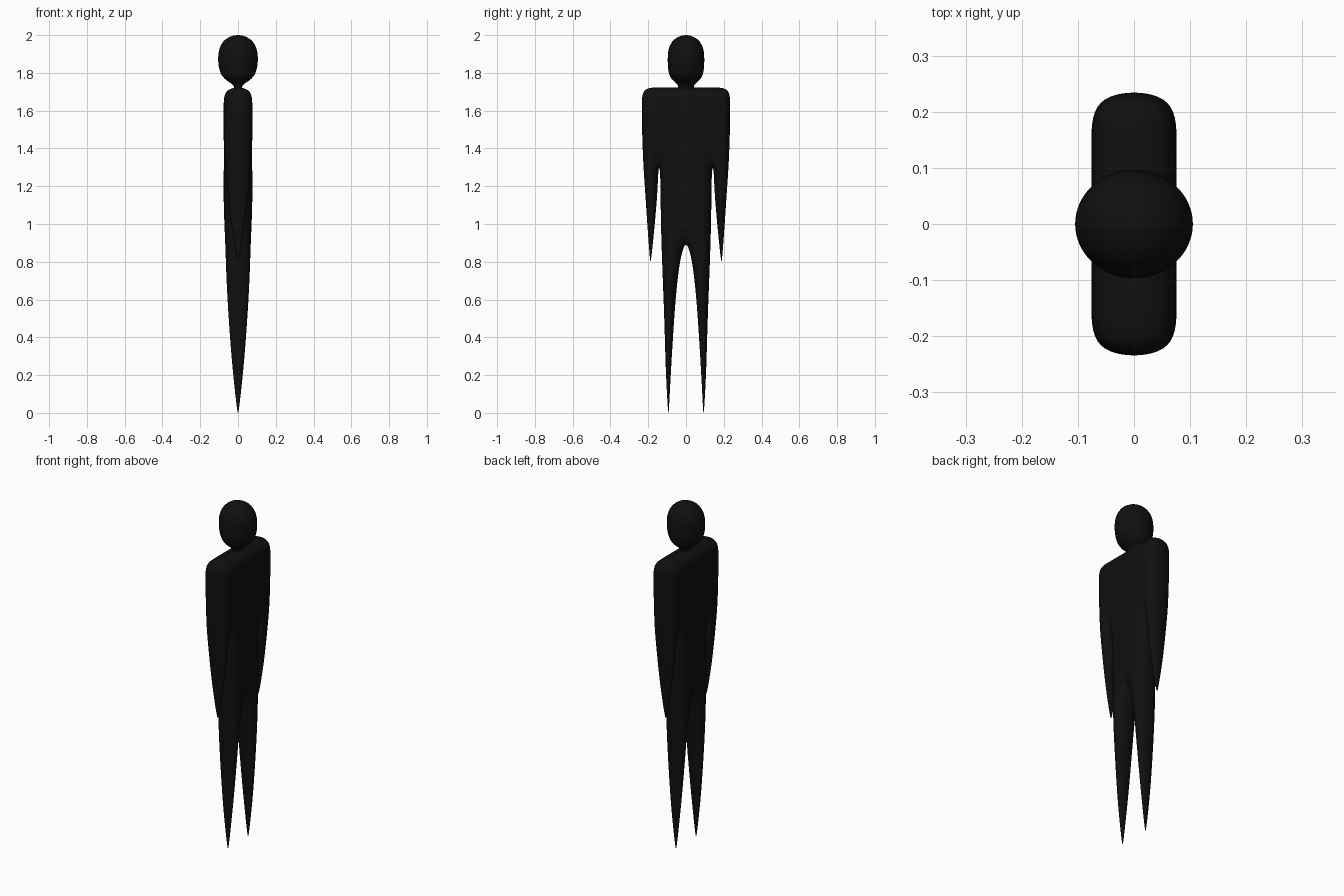
import bpy, bmesh, math

if "Cube" in bpy.data.objects:
    bpy.data.objects.remove(bpy.data.objects["Cube"])

black = bpy.data.materials.new("matte_black")
black.diffuse_color = (0.005, 0.005, 0.005, 1)
black.use_nodes = True
black.node_tree.nodes["Principled BSDF"].inputs["Base Color"].default_value = black.diffuse_color


def finish(bm, name, levels):
    bmesh.ops.recalc_face_normals(bm, faces=bm.faces)
    mesh = bpy.data.meshes.new(name)
    bm.to_mesh(mesh)
    bm.free()
    mesh.materials.append(black)
    for p in mesh.polygons:
        p.use_smooth = True
    obj = bpy.data.objects.new(name, mesh)
    bpy.context.collection.objects.link(obj)
    mod = obj.modifiers.new("smooth", 'SUBSURF')
    mod.levels = mod.render_levels = levels
    return obj


# Cage columns for one side, rows are (z, inner y, outer y, half depth x)
arm = [(1.727, .145, .236, .077), (1.62, .145, .240, .076), (1.34, .143, .232, .075),
       (1.20, .145, .221, .063), (1.00, .163, .207, .042), (.785, .187, .189, .001)]
torso_leg = [(1.727, 0, .145, .077), (1.62, 0, .145, .076), (1.34, 0, .143, .075),
             (1.18, 0, .141, .076), (.96, 0, .138, .075), (.72, .043, .127, .068),
             (.48, .062, .116, .053), (.22, .079, .109, .031), (-.02, .092, .094, .001)]

# Body: stacked boxes, faces shared by two boxes are interior and dropped
faces = {}
for side in (-1, 1):
    for column in (arm, torso_leg):
        for top, low in zip(column, column[1:]):
            a, b = [[(x, side * y0, z), (x, side * y1, z), (-x, side * y1, z), (-x, side * y0, z)]
                    for z, y0, y1, x in (top, low)]
            quads = [a, b] + [[a[i], a[(i + 1) % 4], b[(i + 1) % 4], b[i]] for i in range(4)]
            for q in quads:
                faces.setdefault(frozenset(q), []).append(q)
bm = bmesh.new()
verts = {}
for group in faces.values():
    if len(group) == 1:
        loop = []
        for co in group[0]:
            if co not in verts:
                verts[co] = bm.verts.new(co)
            loop.append(verts[co])
        bm.faces.new(loop)
finish(bm, "body", 3)

# Head and neck: elliptical rings, rows are (z, half x, half y)
head = [(1.69, .022, .042), (1.725, .018, .040), (1.742, .030, .046), (1.757, .058, .068),
        (1.78, .084, .087), (1.81, .099, .095), (1.86, .107, .098), (1.91, .105, .097),
        (1.95, .092, .086), (1.98, .067, .062), (1.995, .036, .033), (2.0, .012, .011)]
bm = bmesh.new()
n = 32
rings = [[bm.verts.new((rx * math.cos(math.tau * i / n), ry * math.sin(math.tau * i / n), z))
          for i in range(n)] for z, rx, ry in head]
for r, s in zip(rings, rings[1:]):
    for i in range(n):
        j = (i + 1) % n
        bm.faces.new((r[i], r[j], s[j], s[i]))
bm.faces.new(rings[0])
bm.faces.new(rings[-1])
finish(bm, "head", 1)
